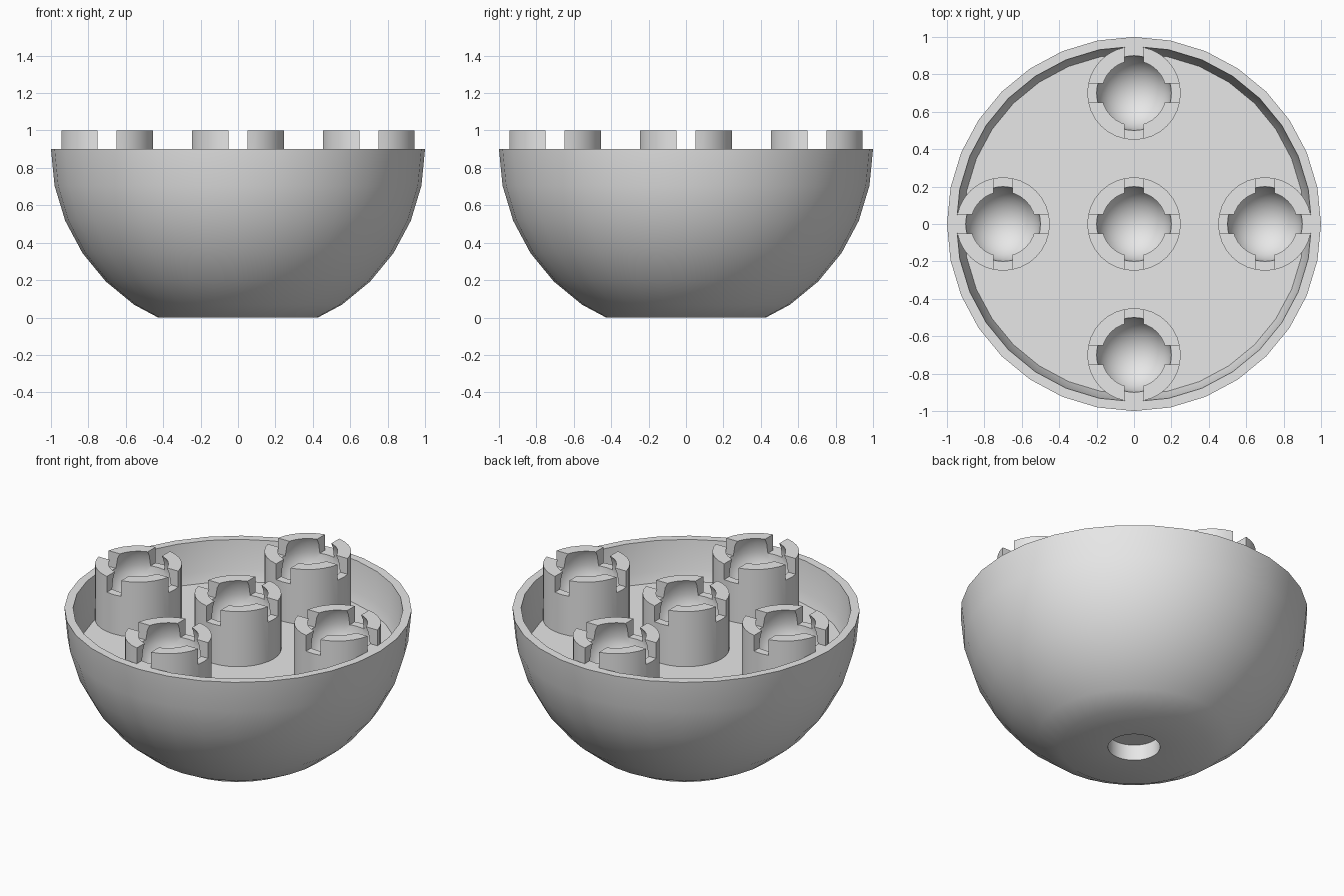
import bpy, bmesh, math
from mathutils import Matrix, Vector

if "Cube" in bpy.data.objects:
    bpy.data.objects.remove(bpy.data.objects["Cube"])

SEGS = 32
STEP = 2 * math.pi / SEGS
RIM_Z, FLOOR_Z = 0.9, 0.65

grey = bpy.data.materials.new("light_grey")
grey.diffuse_color = (0.8, 0.8, 0.8, 1)
grey.use_nodes = True
grey.node_tree.nodes["Principled BSDF"].inputs["Base Color"].default_value = grey.diffuse_color


def arc(radius, stop_z):
    """Faceted quarter circle from the rim height down to stop_z, as (r, z)."""
    pts = [(radius, RIM_Z)]
    for i in range(1, 9):
        a = i * STEP
        r, z = radius * math.cos(a), RIM_Z - radius * math.sin(a)
        if z < stop_z:
            r0, z0 = pts[-1]
            t = (z0 - stop_z) / (z0 - z)
            pts.append((r0 + (r - r0) * t, stop_z))
            break
        pts.append((r, z))
    return pts


def make_object(name, bm):
    bmesh.ops.recalc_face_normals(bm, faces=bm.faces)
    mesh = bpy.data.meshes.new(name)
    bm.to_mesh(mesh)
    bm.free()
    mesh.materials.append(grey)
    obj = bpy.data.objects.new(name, mesh)
    bpy.context.collection.objects.link(obj)
    return obj


def lathe(name, profile):
    """Spin a profile that starts and ends on the axis into a closed solid."""
    bm = bmesh.new()
    verts = [bm.verts.new((r, 0, z)) for r, z in profile]
    edges = [bm.edges.new(pair) for pair in zip(verts, verts[1:])]
    bmesh.ops.spin(bm, geom=verts + edges, cent=(0, 0, 0), axis=(0, 0, 1),
                   angle=2 * math.pi, steps=SEGS)
    bmesh.ops.remove_doubles(bm, verts=bm.verts, dist=1e-4)
    return make_object(name, bm)


def smooth(obj):
    bpy.ops.object.select_all(action='DESELECT')
    obj.select_set(True)
    bpy.context.view_layer.objects.active = obj
    bpy.ops.object.shade_smooth_by_angle(angle=math.radians(30))


# Bowl: flat base with a shallow round hole, round outside, thin rim, flat floor
outside = arc(1.0, 0.0)[::-1]
inside = arc(0.95, FLOOR_Z)
bowl = lathe("bowl", [(0, 0.1), (0.15, 0.1), (0.15, 0)] + outside + inside
             + [(0, FLOOR_Z)])
smooth(bowl)

# Socket post: cylinder with a spherical cup whose lip closes in at the top
cup = arc(0.2, 0.6)
cup[-1] = (0, 0.7)
post = lathe("socket_post", [(0, FLOOR_Z - 0.02), (0.25, FLOOR_Z - 0.02),
                             (0.25, 1.0), (0.173, 1.0), (0.189, 0.967)] + cup)

# Cross-shaped slots that split the lip into four claws
for i, size in enumerate([(0.7, 0.1, 0.2), (0.1, 0.7, 0.2)]):
    bm = bmesh.new()
    bmesh.ops.create_cube(bm, size=1, matrix=Matrix.Translation((0, 0, RIM_Z + 0.1))
                          @ Matrix.Diagonal(Vector((*size, 1))))
    cutter = make_object("slot_cutter", bm)
    cutter.hide_render = True
    mod = post.modifiers.new("slot", 'BOOLEAN')
    mod.operation = 'DIFFERENCE'
    mod.solver = 'EXACT'
    mod.object = cutter
    bpy.ops.object.select_all(action='DESELECT')
    bpy.context.view_layer.objects.active = post
    post.select_set(True)
    bpy.ops.object.modifier_apply(modifier=mod.name)
    bpy.data.objects.remove(cutter)
smooth(post)

# Four more posts around the centre one
for x, y in [(0.7, 0), (-0.7, 0), (0, 0.7), (0, -0.7)]:
    copy = post.copy()
    copy.location = (x, y, 0)
    bpy.context.collection.objects.link(copy)
